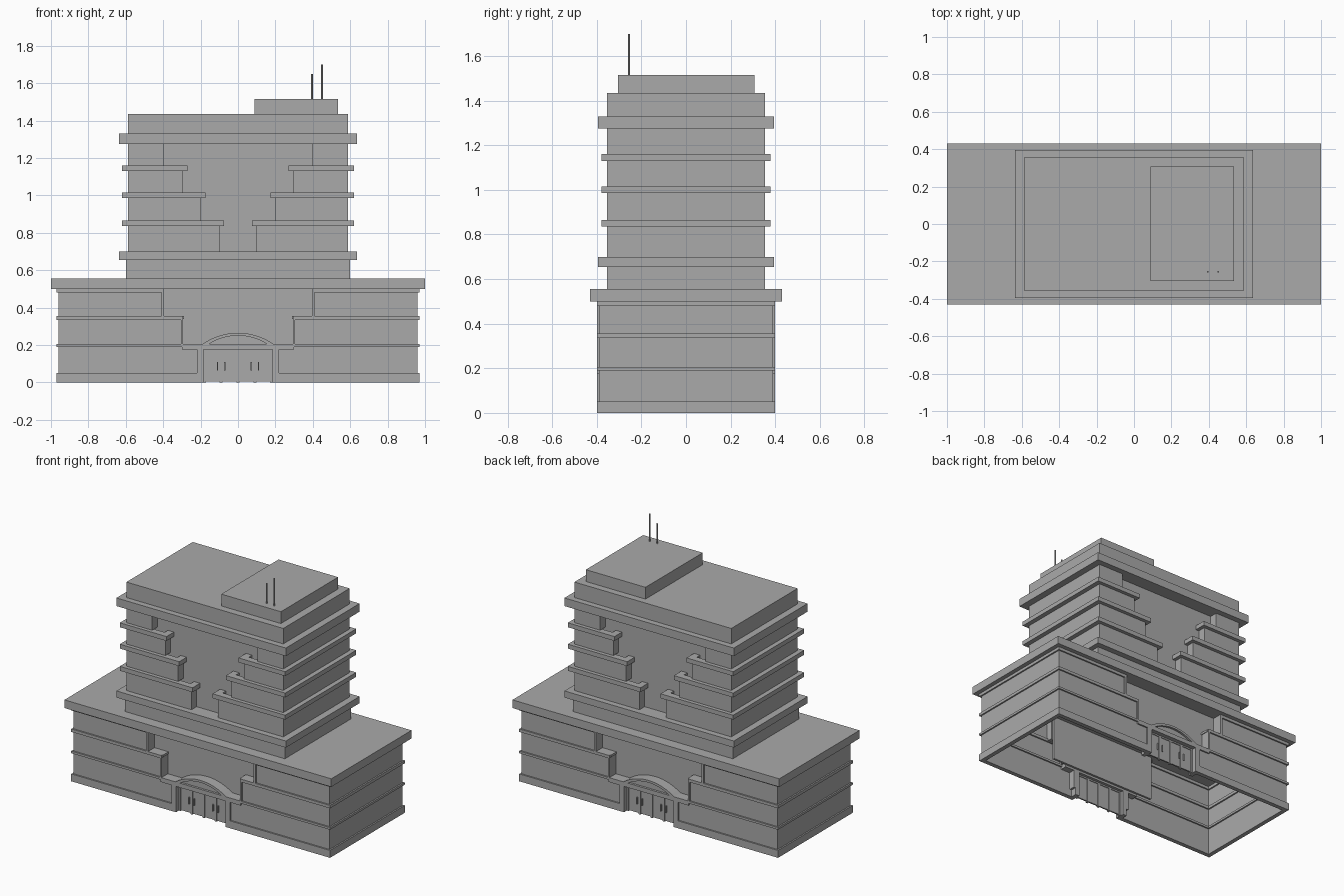
import bpy
import bmesh
import math

cube = bpy.data.objects.get("Cube")
if cube:
    bpy.data.objects.remove(cube, do_unlink=True)

concrete = bpy.data.materials.new("grey_concrete")
concrete.use_nodes = True
GREY = (0.4, 0.4, 0.4, 1)
concrete.diffuse_color = GREY
concrete.node_tree.nodes["Principled BSDF"].inputs["Base Color"].default_value = GREY


def finish(name, bm, mirror):
    bmesh.ops.recalc_face_normals(bm, faces=bm.faces)
    mesh = bpy.data.meshes.new(name)
    bm.to_mesh(mesh)
    bm.free()
    mesh.materials.append(concrete)
    obj = bpy.data.objects.new(name, mesh)
    bpy.context.collection.objects.link(obj)
    if mirror:
        mod = obj.modifiers.new("Mirror", "MIRROR")
        mod.use_axis = ("x" in mirror, "y" in mirror, False)
        mod.use_mirror_merge = False
    return obj


def prism(name, points, lo, hi, upright=False, mirror=""):
    """Extrude a plan outline along z, or an elevation outline along y."""
    bm = bmesh.new()
    verts = [bm.verts.new((u, lo, v) if upright else (u, v, lo)) for u, v in points]
    face = bm.faces.new(verts)
    new = bmesh.ops.extrude_face_region(bm, geom=[face])["geom"]
    shift = (0, hi - lo, 0) if upright else (0, 0, hi - lo)
    bmesh.ops.translate(bm, verts=[g for g in new if isinstance(g, bmesh.types.BMVert)], vec=shift)
    return finish(name, bm, mirror)


def box(name, x0, x1, y0, y1, z0, z1, mirror=""):
    return prism(name, [(x0, y0), (x1, y0), (x1, y1), (x0, y1)], z0, z1, mirror=mirror)


def block(name, x, y, z0, z1):
    return box(name, -x, x, -y, y, z0, z1)


def wrap(name, a, x, y, back, t, z0, z1):
    """C-shaped band round one end of the building, mirrored to the other."""
    outer = [(a, -back), (a, -y), (x, -y), (x, y), (a, y), (a, back)]
    b, p, q = a + t, x - t, y - t
    inner = [(b, back), (b, q), (p, q), (p, -q), (b, -q), (b, -back)]
    prism(name, outer + inner, z0, z1, mirror="x")


# Podium: hollow storeys stepping back from the entrance
RECESS = 0.33
wrap("podium_plinth", 0.185, 0.97, 0.40, RECESS, 0.03, 0, 0.05)
storeys = [(0.185, 0.22, 0.05, 0.19, 0.205),
           (0.295, 0.305, 0.205, 0.335, 0.355),
           (0.395, 0.41, 0.355, 0.48, 0.50)]
for a, panel, z0, z1, z2 in storeys:
    wrap("podium_wall", panel - 0.005, 0.96, 0.39, RECESS, 0.015, z0, z1)
    wrap("podium_ledge", a, 0.97, 0.40, RECESS, 0.035, z1, z2)
    box("podium_jamb", a, panel, -0.40, -RECESS, z0, z1, "xy")
box("podium_step", 0.29, 0.42, -0.39, -RECESS, 0.34, 0.355, "xy")
box("recess_wall", -0.41, 0.41, -RECESS, -0.315, 0.19, 0.50, "y")
block("podium_roof", 1.0, 0.43, 0.50, 0.555)

# Entrances with arched canopies and doors, at front and back
box("entrance_lintel", -0.30, 0.30, -0.40, -RECESS, 0.175, 0.205, "y")


def arc(half, rise, base, n=16):
    r = (half * half + rise * rise) / (2 * rise)
    w = math.asin(half / r)
    return [(r * math.sin(w * (2 * i / n - 1)),
             base + rise - r + r * math.cos(w * (2 * i / n - 1))) for i in range(n + 1)]


top = arc(0.19, 0.06, 0.205)
under = arc(0.155, 0.045, 0.205)
prism("entrance_arch", top + under[::-1], -0.40, -RECESS, upright=True, mirror="y")
prism("arch_panel", under, -0.385, -RECESS, upright=True, mirror="y")
for i in range(4):
    x = -0.18 + 0.09 * i
    box("door_leaf", x + 0.008, x + 0.082, -0.365, -0.355, 0.005, 0.165, "y")
    side = x + (0.068 if i % 2 == 0 else 0.016)
    box("door_handle", side, side + 0.006, -0.375, -0.365, 0.065, 0.11, "y")
for i in range(5):
    x = -0.18 + 0.09 * i
    box("door_post", max(x - 0.008, -0.185), min(x + 0.008, 0.185), -0.37, -0.35, 0, 0.175, "y")
box("door_head", -0.18, 0.18, -0.37, -0.35, 0.165, 0.175, "y")

# Tower: solid core with stepped floors wrapped round both ends
CORE = 0.30
block("tower_base", 0.60, 0.355, 0.555, 0.655)
block("tower_lower_slab", 0.635, 0.395, 0.655, 0.70)
block("tower_core", 0.55, CORE, 0.70, 1.275)
floors = [(0.10, 0.70, 0.835), (0.20, 0.865, 0.985),
          (0.295, 1.015, 1.13), (0.395, 1.16, 1.275)]
for i, (a, z0, z1) in enumerate(floors):
    wrap("tower_floor_wall", a, 0.588, 0.355, CORE, 0.02, z0, z1)
    if i < 3:
        wrap("tower_ledge", a - 0.025, 0.62, 0.38, CORE, 0.045, z1, z1 + 0.03)
block("tower_upper_slab", 0.635, 0.395, 1.275, 1.33)
block("tower_parapet", 0.588, 0.355, 1.33, 1.435)

# Rooftop plant room and aerials
box("plant_room", 0.088, 0.535, -0.305, 0.308, 1.435, 1.515)
for x, height in ((0.395, 1.65), (0.45, 1.70)):
    ring = [(x + 0.005 * math.cos(k * math.pi / 4), -0.255 + 0.005 * math.sin(k * math.pi / 4))
            for k in range(8)]
    prism("aerial", ring, 1.515, height)
